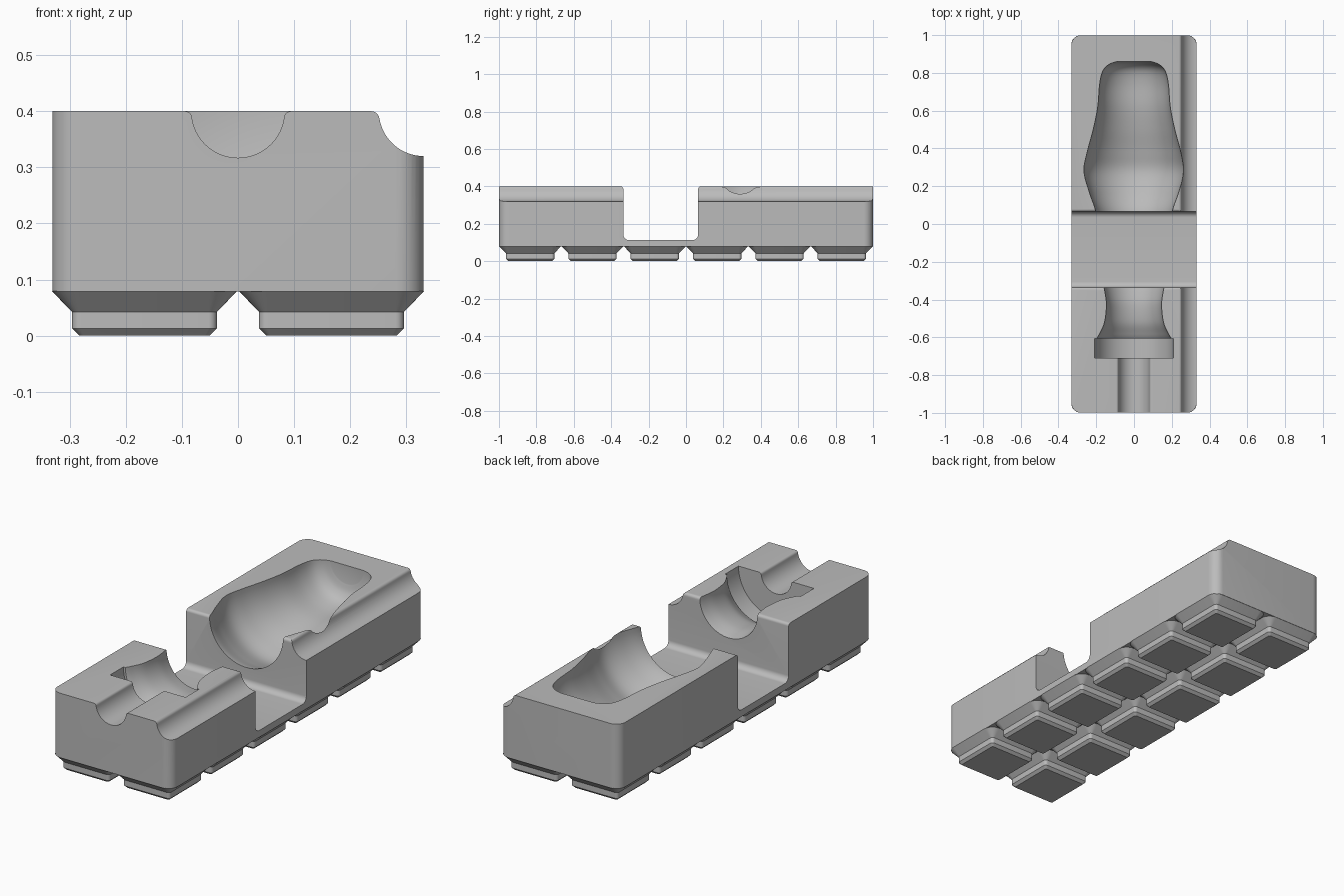
import bpy, bmesh
from math import sin, cos, pi, sqrt, asin, radians
from mathutils import Vector

old = bpy.data.objects.get("Cube")
if old:
    bpy.data.objects.remove(old, do_unlink=True)

TOP = 0.4
HALF_X, HALF_Y = 0.331, 0.999
PITCH = 1 / 3

grey = bpy.data.materials.new("plain grey")
grey.use_nodes = True
colour = (0.5, 0.5, 0.5, 1)
grey.diffuse_color = colour
grey.node_tree.nodes["Principled BSDF"].inputs["Base Color"].default_value = colour


def arc(cx, cy, r, a, b, n=10):
    return [(cx + r * cos(a + (b - a) * i / n), cy + r * sin(a + (b - a) * i / n))
            for i in range(n + 1)]


def rounded_rect(hx, hy, r, n=8):
    pts = []
    for i, (sx, sy) in enumerate([(1, 1), (-1, 1), (-1, -1), (1, -1)]):
        pts += arc(sx * (hx - r), sy * (hy - r), r, i * pi / 2, (i + 1) * pi / 2, n)
    return pts


def loft(name, rings, cap_first=True, cap_last=True):
    """Skin a list of equal-length closed rings of points."""
    bm = bmesh.new()
    loops = [[bm.verts.new(p) for p in ring] for ring in rings]
    n = len(loops[0])
    for lo, hi in zip(loops, loops[1:]):
        for i in range(n):
            j = (i + 1) % n
            bm.faces.new((lo[i], lo[j], hi[j], hi[i]))
    if cap_first:
        bm.faces.new(loops[0][::-1])
    if cap_last:
        bm.faces.new(loops[-1])
    bmesh.ops.recalc_face_normals(bm, faces=bm.faces)
    mesh = bpy.data.meshes.new(name)
    bm.to_mesh(mesh)
    bm.free()
    mesh.materials.append(grey)
    ob = bpy.data.objects.new(name, mesh)
    bpy.context.scene.collection.objects.link(ob)
    return ob


def smooth(ob):
    bpy.ops.object.select_all(action="DESELECT")
    ob.select_set(True)
    bpy.context.view_layer.objects.active = ob
    bpy.ops.object.shade_smooth_by_angle(angle=radians(30))


def spline(pts, steps=6):
    """Catmull-Rom curve through the points."""
    v = [Vector(p) for p in [pts[0]] + pts + [pts[-1]]]
    out = []
    for a, b, c, d in zip(v, v[1:], v[2:], v[3:]):
        for k in range(steps):
            t = k / steps
            out.append(0.5 * (2 * b + (c - a) * t + (2 * a - 5 * b + 4 * c - d) * t * t
                              + (3 * b - a - 3 * c + d) * t ** 3))
    return out + [v[-1]]


def lathe(name, profile, sides=72):
    """Turn a (y, radius) profile about the lengthwise axis at the top face."""
    return loft(name, [[(r * cos(2 * pi * i / sides), y, TOP + r * sin(2 * pi * i / sides))
                        for i in range(sides)] for y, r in profile])


def groove(name, cx, r, f, y0, y1):
    """Round channel along y whose upper edges are eased by radius f."""
    dx, a = sqrt((r + f) ** 2 - f * f), asin(f / (r + f))
    pts = arc(cx - dx, TOP - f, f, pi / 2, a, 6)
    pts += arc(cx, TOP, r, pi + a, 2 * pi - a, 32)
    pts += arc(cx + dx, TOP - f, f, pi - a, pi / 2, 6)
    pts += [(cx + dx, TOP + 0.1), (cx - dx, TOP + 0.1)]
    return loft(name, [[(x, y, z) for x, z in pts] for y in (y0, y1)])


# Main block
body = loft("block_body", [[(x, y, z) for x, y in rounded_rect(HALF_X, HALF_Y, 0.05)]
                           for z in (0.079, TOP)])

# Cross slot with filleted floor and eased upper edges
y0, y1, floor, f, e = -0.335, 0.065, 0.113, 0.03, 0.014
slot = arc(y0 - e, TOP - e, e, pi / 2, 0, 6) + arc(y0 + f, floor + f, f, pi, 1.5 * pi)
slot += arc(y1 - f, floor + f, f, 1.5 * pi, 2 * pi) + arc(y1 + e, TOP - e, e, pi, pi / 2, 6)
slot += [(y1 + e, TOP + 0.1), (y0 - e, TOP + 0.1)]
cutters = [loft("slot_cutter", [[(x, y, z) for y, z in slot] for x in (-0.5, 0.5)])]

# Handle cavity, collar and neck recess
handle = [(0.02, 0.2), (0.08, 0.206), (0.17, 0.237), (0.28, 0.265), (0.38, 0.248),
          (0.5, 0.216), (0.62, 0.192), (0.74, 0.182), (0.81, 0.165), (0.845, 0.132), (0.86, 0.09)]
neck = [(-0.605, 0.197), (-0.58, 0.182), (-0.52, 0.156), (-0.43, 0.146), (-0.36, 0.154), (-0.3, 0.168)]
cutters.append(lathe("handle_cutter", spline(handle)))
cutters.append(lathe("neck_cutter", [(-0.71, 0.208), (-0.605, 0.208)] + spline(neck)))

# Shaft channel at the front and long channel down the left edge
cutters.append(groove("shaft_cutter", 0, 0.083, 0.012, -1.1, -0.66))
cutters.append(groove("edge_cutter", HALF_X, 0.08, 0.015, -1.1, 1.1))

bpy.context.view_layer.objects.active = body
for cutter in cutters:
    cutter.hide_render = True
    mod = body.modifiers.new(cutter.name, "BOOLEAN")
    mod.operation, mod.solver, mod.object = "DIFFERENCE", "EXACT", cutter
    bpy.ops.object.modifier_apply(modifier=mod.name)
for cutter in cutters:
    bpy.data.objects.remove(cutter, do_unlink=True)
smooth(body)

# Stepped feet: (height, half width, corner radius)
STEPS = [(0, 0.116, 0.008), (0.013, 0.129, 0.015), (0.042, 0.129, 0.015), (0.08, 0.1655, 0.05)]
for row in range(6):
    for col in range(2):
        cx, cy = (col - 0.5) * PITCH, (row - 2.5) * PITCH
        foot = loft(f"foot_{row + 1}_{'right' if col == 0 else 'left'}",
                    [[(cx + x, cy + y, z) for x, y in rounded_rect(h, h, r)]
                     for z, h, r in STEPS], cap_last=False)
        smooth(foot)
